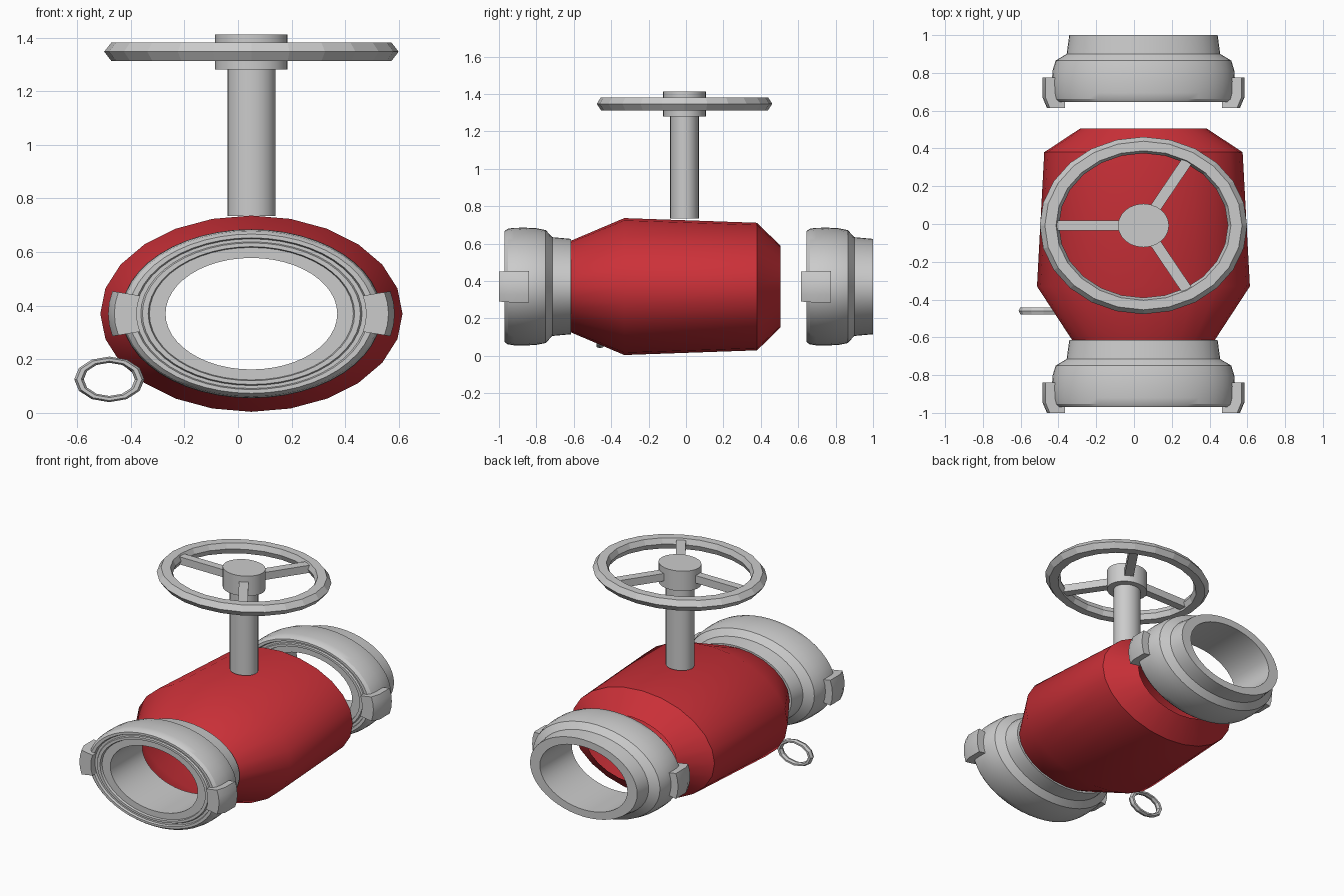
import bpy, bmesh
from math import cos, sin, radians, pi

if "Cube" in bpy.data.objects:
    bpy.data.objects.remove(bpy.data.objects["Cube"])

CX, CZ = 0.05, 0.37      # centre line of the valve body
WIDE = 1.54              # body and couplings are stretched in x
STEM_Y = -0.008
WHEEL_Y = 0.855          # wheel and stem are narrower in y


def revolve(name, profile, n, axis, loc, scale, loop=False, caps=False,
            start=0.0, sweep=2 * pi, smooth=None):
    """Spin (radius, height) points about an axis, with an elliptical section."""
    bm = bmesh.new()
    full = abs(sweep - 2 * pi) < 1e-6
    rings = []
    for i in range(n if full else n + 1):
        a = start + sweep * i / n
        ring = []
        for r, t in profile:
            u, v = r * cos(a) * scale[0], r * sin(a) * scale[1]
            ring.append(bm.verts.new((u, t, v) if axis == 'Y' else (u, v, t)))
        rings.append(ring)
    m = len(profile)
    for i in range(n):
        p, q = rings[i], rings[(i + 1) % len(rings)]
        for j in range(m if loop else m - 1):
            k = (j + 1) % m
            bm.faces.new((p[j], p[k], q[k], q[j]))
    if caps and full:
        bm.faces.new([r[0] for r in rings])
        bm.faces.new([r[-1] for r in rings])
    elif caps:
        bm.faces.new(rings[0])
        bm.faces.new(rings[-1])
    bmesh.ops.recalc_face_normals(bm, faces=bm.faces)
    me = bpy.data.meshes.new(name)
    bm.to_mesh(me)
    bm.free()
    ob = bpy.data.objects.new(name, me)
    ob.location = loc
    bpy.context.collection.objects.link(ob)
    if smooth:
        bpy.ops.object.select_all(action='DESELECT')
        ob.select_set(True)
        bpy.context.view_layer.objects.active = ob
        bpy.ops.object.shade_smooth_by_angle(angle=radians(smooth))
    return ob


# Red body: open-ended shell
red = bpy.data.materials.new("red_paint")
red.diffuse_color = (0.6, 0.03, 0.04, 1)
red.use_nodes = True
red.node_tree.nodes["Principled BSDF"].inputs["Base Color"].default_value = red.diffuse_color
body = revolve("valve_body",
               [(0.245, -0.615), (0.366, -0.33), (0.341, 0.38), (0.218, 0.505)],
               24, 'Y', (CX, 0, CZ), (WIDE, 1), smooth=40)
body.data.materials.append(red)

# Two identical hose couplings, each with a pair of lugs
coupling = [(0.208, -0.615), (0.255, -0.615), (0.264, -0.715), (0.302, -0.75),
            (0.312, -0.80), (0.315, -0.86), (0.314, -0.92), (0.309, -0.953),
            (0.297, -0.97), (0.283, -0.97), (0.279, -0.955), (0.268, -0.955),
            (0.264, -0.965), (0.250, -0.965), (0.247, -0.95), (0.208, -0.95)]
lug = [(0.305, -0.84), (0.347, -0.84), (0.347, -0.945), (0.332, -1.0),
       (0.278, -1.0), (0.278, -0.96)]
for end, dy in (("front", 0.0), ("rear", 1.615)):
    at = (CX, dy, CZ)
    revolve(end + "_coupling", coupling, 48, 'Y', at, (WIDE, 1), loop=True, smooth=28)
    for side, mid in (("right", 0.0), ("left", pi)):
        half = radians(14)
        revolve(f"{end}_lug_{side}", lug, 4, 'Y', at, (WIDE, 1), loop=True, caps=True,
                start=mid - half, sweep=2 * half, smooth=25)

# Stem and hub
top = (CX, STEM_Y, 0)
flat = (1, WHEEL_Y)
revolve("stem", [(0.09, 0.735), (0.09, 1.30)], 24, 'Z', top, flat, caps=True, smooth=30)
revolve("wheel_hub", [(0.135, 1.28), (0.135, 1.412)], 24, 'Z', top, flat,
        caps=True, smooth=30)

# Handwheel rim
rim = [(0.549, 1.347), (0.522, 1.382), (0.463, 1.382),
       (0.447, 1.347), (0.463, 1.312), (0.522, 1.312)]
revolve("wheel_rim", rim, 24, 'Z', top, flat, loop=True)

# Three spokes
for i in range(3):
    a = radians(60 + 120 * i)
    bm = bmesh.new()
    bmesh.ops.create_cube(bm, size=1)
    for v in bm.verts:
        x, y = 0.28 + v.co.x * 0.36, v.co.y * 0.06
        v.co = (x * cos(a) - y * sin(a),
                (x * sin(a) + y * cos(a)) * WHEEL_Y,
                1.347 + v.co.z * 0.05)
    me = bpy.data.meshes.new("spoke")
    bm.to_mesh(me)
    bm.free()
    ob = bpy.data.objects.new(f"wheel_spoke_{i + 1}", me)
    ob.location = top
    bpy.context.collection.objects.link(ob)

# Small ring hanging beside the body
ring = [(0.085, 0.0), (0.079, 0.018), (0.068, 0.018),
        (0.062, 0.0), (0.068, -0.018), (0.079, -0.018)]
revolve("tag_ring", ring, 12, 'Y', (-0.48, -0.46, 0.125), (WIDE, 1), loop=True)
